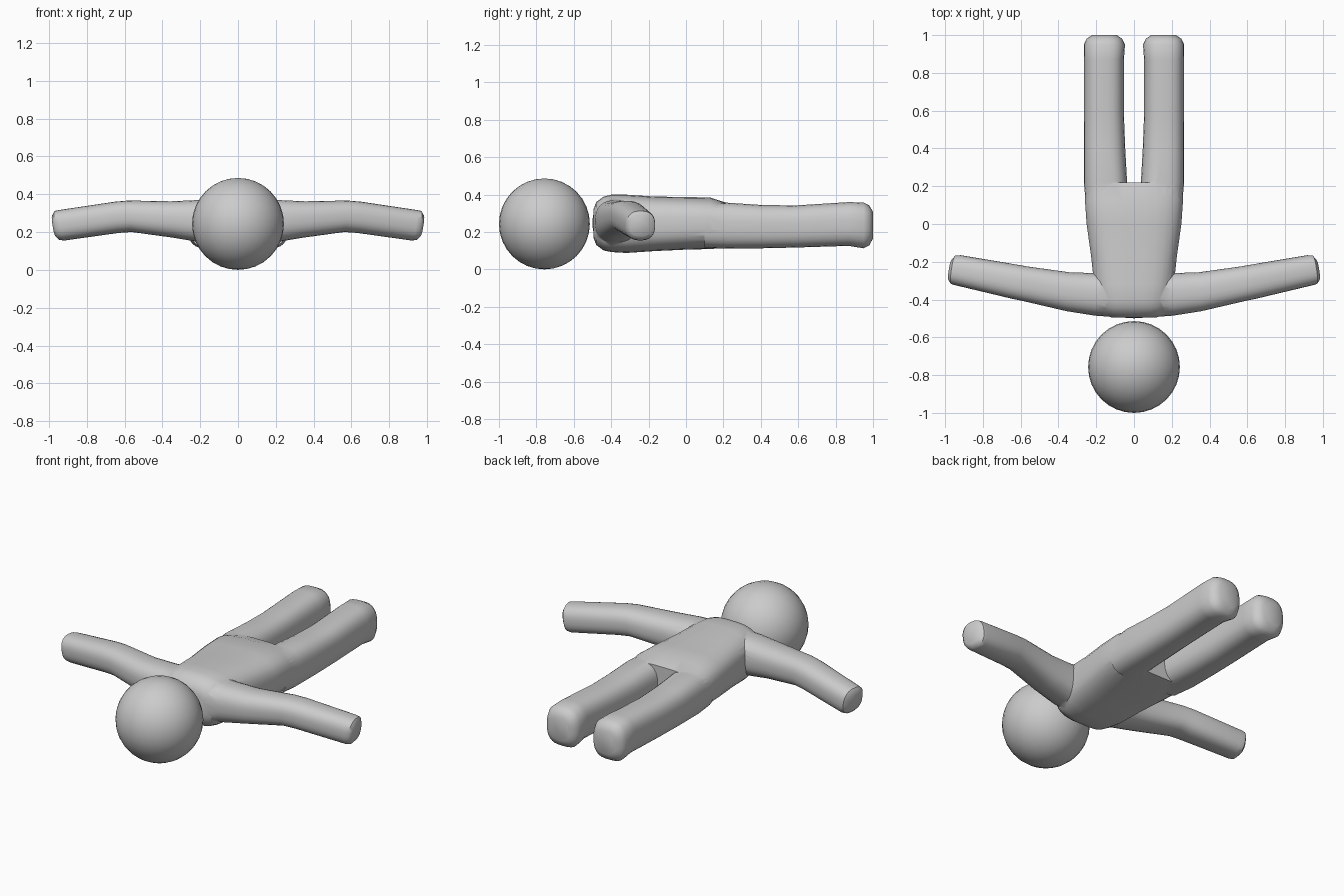
import bpy, bmesh
from math import cos, sin, pi, copysign

if "Cube" in bpy.data.objects:
    bpy.data.objects.remove(bpy.data.objects["Cube"])


def loft(name, rings, power, place, n=28):
    """Skin super-ellipse rings (t, u_min, u_max, z_min, z_max); place maps (t, u, z, du, dz) to xyz."""
    bm = bmesh.new()
    loops = []
    for t, u0, u1, z0, z1 in rings:
        loop = []
        for i in range(n):
            a = 2 * pi * (i + 0.5) / n
            c, s = cos(a), sin(a)
            du = copysign(abs(c) ** (2 / power), c) * (u1 - u0) / 2
            dz = copysign(abs(s) ** (2 / power), s) * (z1 - z0) / 2
            loop.append(bm.verts.new(place(t, (u0 + u1) / 2 + du, (z0 + z1) / 2 + dz, du, dz)))
        loops.append(loop)
    for a, b in zip(loops, loops[1:]):
        for i in range(n):
            j = (i + 1) % n
            bm.faces.new((a[i], a[j], b[j], b[i]))
    bm.faces.new(loops[0])
    bm.faces.new(loops[-1])
    bmesh.ops.recalc_face_normals(bm, faces=bm.faces)
    mesh = bpy.data.meshes.new(name)
    bm.to_mesh(mesh)
    bm.free()
    ob = bpy.data.objects.new(name, mesh)
    bpy.context.collection.objects.link(ob)
    return ob


def smooth(ob, angle):
    bpy.ops.object.select_all(action='DESELECT')
    ob.select_set(True)
    bpy.context.view_layer.objects.active = ob
    bpy.ops.object.shade_smooth_by_angle(angle=angle)


# torso, from the shoulders to the crotch
body = loft("body", [
    (-0.495, -0.12, 0.12, 0.17, 0.32),
    (-0.48, -0.16, 0.16, 0.13, 0.36),
    (-0.44, -0.19, 0.19, 0.10, 0.39),
    (-0.40, -0.20, 0.20, 0.092, 0.40),
    (-0.32, -0.212, 0.212, 0.087, 0.40),
    (-0.17, -0.228, 0.228, 0.097, 0.39),
    (0.0, -0.252, 0.252, 0.105, 0.387),
    (0.13, -0.261, 0.261, 0.108, 0.385),
    (0.22, -0.255, 0.255, 0.115, 0.355)],
    3.0, lambda t, u, z, du, dz: (u, t, z))

# both arms as one bar running through the shoulders
half = [
    (0.20, -0.486, -0.26, 0.145, 0.37),
    (0.35, -0.462, -0.255, 0.17, 0.363),
    (0.57, -0.41, -0.225, 0.20, 0.367),
    (0.64, -0.395, -0.213, 0.195, 0.361),
    (0.93, -0.325, -0.165, 0.155, 0.317),
    (0.955, -0.318, -0.166, 0.158, 0.312),
    (0.972, -0.297, -0.19, 0.178, 0.289)]
bar = [(-x, *r) for x, *r in reversed(half)] + [(0, -0.50, -0.24, 0.12, 0.375)] + half
arms = loft("arms", bar, 2.5,
            lambda t, u, z, du, dz: (t + 0.16 * t * (dz - du), u, z))

# legs
leg = [
    (0.10, 0.03, 0.255, 0.115, 0.35),
    (0.22, 0.036, 0.266, 0.11, 0.357),
    (0.40, 0.046, 0.266, 0.112, 0.345),
    (0.58, 0.053, 0.265, 0.116, 0.342),
    (0.87, 0.053, 0.265, 0.125, 0.36),
    (0.95, 0.047, 0.266, 0.112, 0.358),
    (0.98, 0.062, 0.252, 0.128, 0.342),
    (1.0, 0.09, 0.222, 0.165, 0.308)]
legs = [loft("leg", leg, 2.7, lambda t, u, z, du, dz, s=s: (s * u, t, z)) for s in (-1, 1)]

# fuse the limbs to the torso
for part in [arms] + legs:
    mod = body.modifiers.new("join", 'BOOLEAN')
    mod.operation = 'UNION'
    mod.solver = 'EXACT'
    mod.object = part
    bpy.context.view_layer.objects.active = body
    bpy.ops.object.modifier_apply(modifier=mod.name)
    bpy.data.objects.remove(part)
smooth(body, 0.75)

# head
bpy.ops.mesh.primitive_uv_sphere_add(segments=32, ring_count=16, radius=0.243,
                                     location=(0, -0.757, 0.243))
head = bpy.context.object
head.name = "head"
smooth(head, 0.75)
